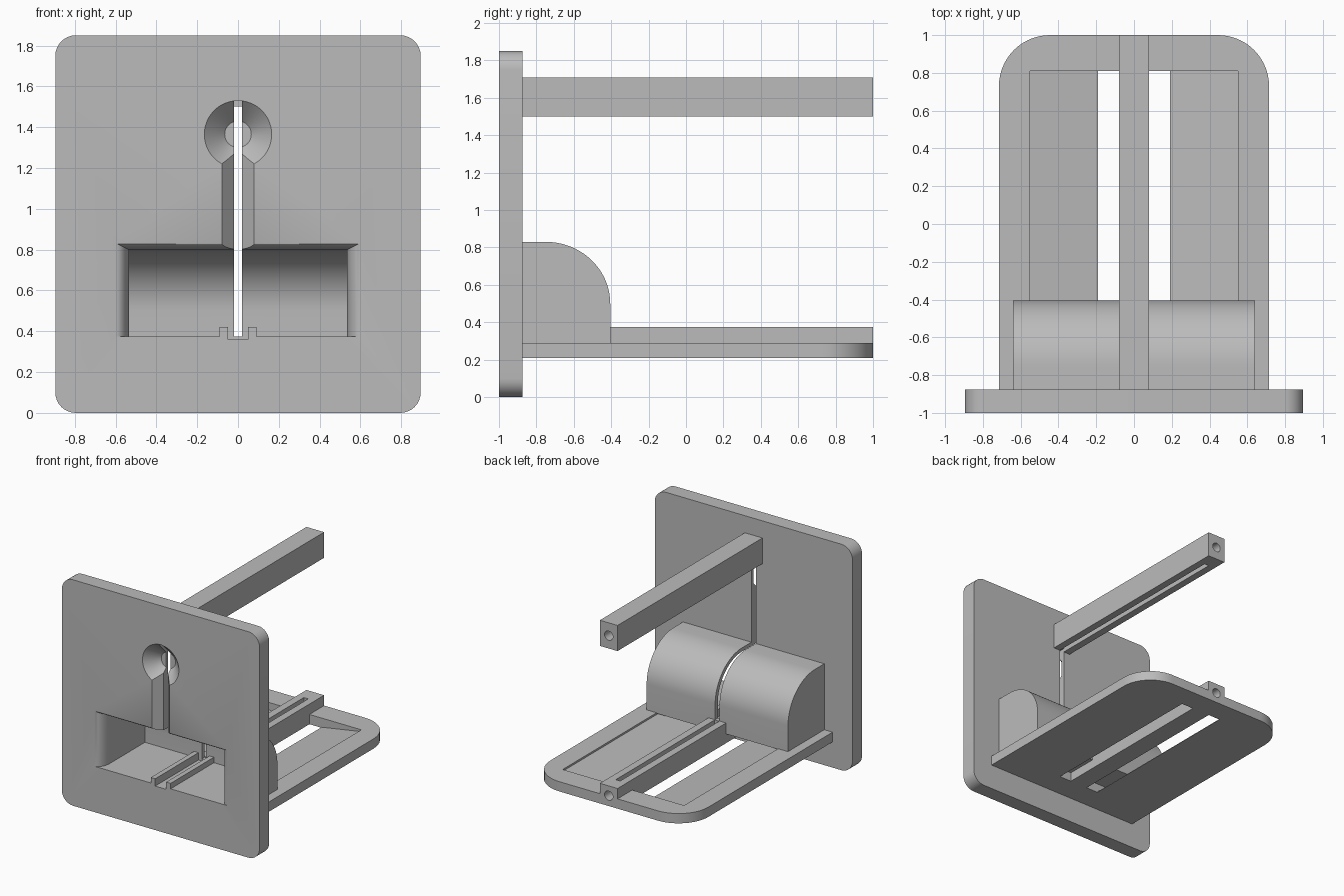
import bpy, bmesh, math
from mathutils import Vector

cube = bpy.data.objects.get("Cube")
if cube:
    bpy.data.objects.remove(cube, do_unlink=True)

grey = bpy.data.materials.new("plain grey")
grey.use_nodes = True
grey.diffuse_color = (0.5, 0.5, 0.5, 1)
grey.node_tree.nodes["Principled BSDF"].inputs["Base Color"].default_value = (0.5, 0.5, 0.5, 1)


def loft(name, rings):
    """Closed solid through rings that all have the same point count."""
    bm = bmesh.new()
    loops = [[bm.verts.new(p) for p in ring] for ring in rings]
    n = len(loops[0])
    for a, b in zip(loops, loops[1:]):
        for i in range(n):
            j = (i + 1) % n
            bm.faces.new((a[i], a[j], b[j], b[i]))
    bm.faces.new(loops[0])
    bm.faces.new(loops[-1])
    bmesh.ops.recalc_face_normals(bm, faces=bm.faces)
    mesh = bpy.data.meshes.new(name)
    bm.to_mesh(mesh)
    bm.free()
    mesh.materials.append(grey)
    ob = bpy.data.objects.new(name, mesh)
    bpy.context.collection.objects.link(ob)
    return ob


def prism(name, pts, axis, lo, hi):
    """Extrude a 2D profile along the axis x, y or z."""
    place = {"x": lambda p, t: (t, p[0], p[1]),
             "y": lambda p, t: (p[0], t, p[1]),
             "z": lambda p, t: (p[0], p[1], t)}[axis]
    return loft(name, [[place(p, t) for p in pts] for t in (lo, hi)])


def box(name, x0, x1, y0, y1, z0, z1):
    return prism(name, [(x0, y0), (x1, y0), (x1, y1), (x0, y1)], "z", z0, z1)


def arc(cx, cy, rx, ry, a0, a1, n):
    return [(cx + rx * math.cos(math.radians(a0 + (a1 - a0) * i / n)),
             cy + ry * math.sin(math.radians(a0 + (a1 - a0) * i / n))) for i in range(n + 1)]


def circle(z, r, y, n=48):
    return [(px, y, pz) for px, pz in arc(0, z, r, r, 0, 360, n)[:-1]]


def cut(target, *cutters):
    for c in cutters:
        m = target.modifiers.new("cut", "BOOLEAN")
        m.operation, m.solver, m.object = "DIFFERENCE", "EXACT", c
        bpy.context.view_layer.objects.active = target
        bpy.ops.object.modifier_apply(modifier=m.name)


FRONT, BACK = -1.0, -0.875
FLOOR, MID = 0.375, 0.02

# Front panel with rounded corners
w, h, r = 0.895, 1.85, 0.1
panel = prism("front_panel",
              arc(w - r, h - r, r, r, 0, 90, 8) + arc(r - w, h - r, r, r, 90, 180, 8)
              + arc(r - w, r, r, r, 180, 270, 8) + arc(w - r, r, r, r, 270, 360, 8),
              "y", FRONT, BACK)

# Rounded hood behind the panel
hood = prism("hood", [(BACK, 0.285), (-0.405, 0.285)]
             + arc(-0.75, 0.5, 0.345, 0.33, 0, 90, 20) + [(BACK, 0.83)], "x", -0.64, 0.64)

# Base tray with two rounded rear corners
base = prism("base_tray", [(-0.715, BACK), (0.715, BACK)]
             + arc(0.445, 0.73, 0.27, 0.27, 0, 90, 14)
             + arc(-0.445, 0.73, 0.27, 0.27, 90, 180, 14), "z", 0.21, 0.29)

# Lower rail and upper beam
rail = box("lower_rail", -0.08, 0.08, -0.43, 1, 0.25, FLOOR)
beam = box("upper_beam", -0.08, 0.08, BACK, 1, 1.5, 1.71)

# Guide ridges on the hood floor
for side, a, b in (("right", -0.09, -0.05), ("left", 0.05, 0.09)):
    box(side + "_guide_ridge", a, b, FRONT, -0.43, 0.365, 0.42)

# Cutters: hood cavity, flared mouth, funnel, groove, slits and bolt holes
cavity = prism("cavity_cutter", [(-1.1, FLOOR), (-0.44, FLOOR)]
               + arc(-0.75, 0.5, 0.31, 0.3, 0, 90, 20) + [(-1.1, 0.8)], "x", -0.535, 0.535)
rings = []
for i in range(9):
    t = i / 8
    f = 1 - math.sin(t * math.pi / 2)
    y = FRONT + 0.115 * (1 - math.cos(t * math.pi / 2))
    hw, top = 0.534 + 0.066 * f, 0.799 + 0.034 * f
    rings.append([(-hw, y, FLOOR), (hw, y, FLOOR), (hw, y, top), (-hw, y, top)])
rings.insert(0, [(x, y - 0.05, z) for x, y, z in rings[0]])
mouth = loft("mouth_cutter", rings)
funnel = loft("funnel_cutter", [circle(1.365, 0.175, FRONT - 0.01),
                                circle(1.365, 0.065, FRONT + 0.1)])
vee = prism("vee_cutter", [(-0.088, FRONT - 0.01), (0.088, FRONT - 0.01), (0, FRONT + 0.09)],
            "z", 0.78, 1.365)
groove = box("groove_cutter", -0.05, 0.05, -1.1, -0.44, 0.36, 0.4)
slit = box("panel_slit_cutter", -MID, MID, -1.1, -0.8, 0.362, 1.53)
hood_slit = box("hood_slit_cutter", -MID, MID, -1.1, -0.3, FLOOR, 0.95)
rail_slot = box("rail_slot_cutter", -MID, MID, -0.4, 0.88, 0.26, 0.5)
beam_slot = box("beam_slot_cutter", -MID, MID, -0.95, 0.88, 1.4, 1.6)
low_hole = loft("low_hole_cutter", [circle(0.295, 0.038, y, 24) for y in (0.85, 1.1)])
high_hole = loft("high_hole_cutter", [circle(1.605, 0.038, y, 24) for y in (0.85, 1.1)])

# Sloping tray pockets that drop into a through slot
pockets = []
for s in (-1, 1):
    pts = [(0.08, 0.1), (0.19, 0.1), (0.19, 0.215), (0.55, 0.275), (0.55, 0.35), (0.08, 0.35)]
    pockets.append(prism("pocket_cutter", [(s * x, z) for x, z in pts], "y", -0.67, 0.81))

cut(panel, cavity, mouth, funnel, vee, groove, slit)
cut(hood, cavity, groove, hood_slit)
cut(base, *pockets, rail_slot, low_hole)
cut(rail, rail_slot, low_hole)
cut(beam, beam_slot, high_hole)

# Discard the cutters and smooth the curved faces
for ob in list(bpy.data.objects):
    if "_cutter" in ob.name:
        bpy.data.objects.remove(ob, do_unlink=True)
bpy.ops.object.select_all(action="DESELECT")
for ob in (panel, hood, base, rail, beam):
    ob.select_set(True)
bpy.context.view_layer.objects.active = panel
bpy.ops.object.shade_smooth_by_angle(angle=math.radians(25))
